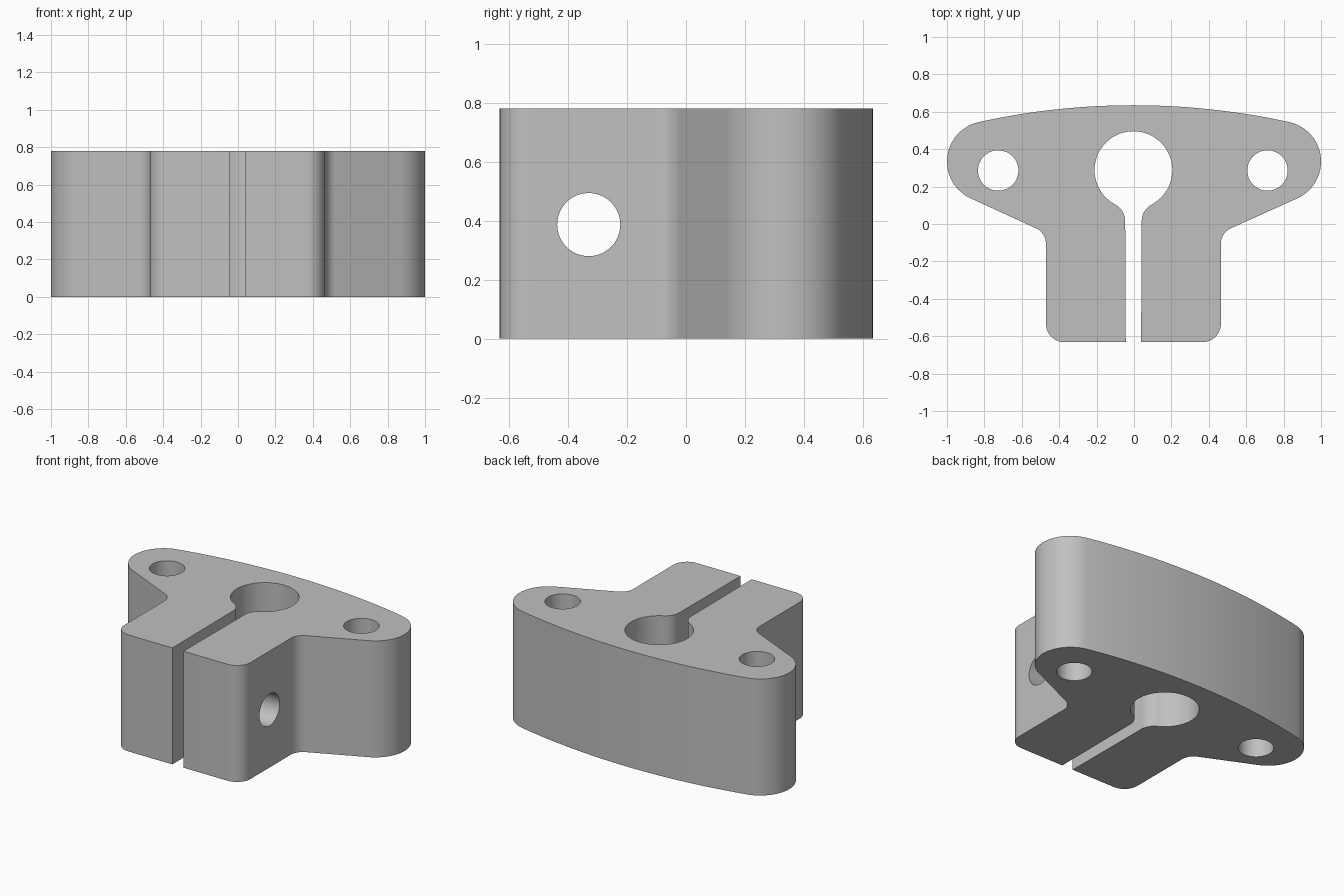
import bpy
import bmesh
from math import radians, sin, cos, asin, atan2, sqrt, pi
from mathutils import Matrix

cube = bpy.data.objects.get("Cube")
if cube:
    bpy.data.objects.remove(cube, do_unlink=True)

HEIGHT = 0.78
SHIFT = -0.003                    # the bore and slot sit slightly off the middle
BORE_Y, BORE_R = 0.288, 0.208

grey = bpy.data.materials.new("satin grey")
grey.use_nodes = True
colour = (0.53, 0.53, 0.53, 1)
grey.diffuse_color = colour
grey.node_tree.nodes["Principled BSDF"].inputs["Base Color"].default_value = colour


def arc(cx, cy, r, start, end, steps):
    """Points along an arc, angles in radians."""
    angles = [start + (end - start) * i / steps for i in range(steps + 1)]
    return [(cx + r * cos(a), cy + r * sin(a)) for a in angles]


def half_outline():
    """Right half, from the middle of the back round to the bore."""
    # Long shallow back arc
    back_r, lobe_r, lobe_x, lobe_y = 3.87, 0.216, 0.784, 0.334
    tilt = asin(0.83 / back_r)
    pts = arc(0, 0.635 - back_r, back_r, pi / 2, pi / 2 - tilt, 12)
    # Rounded ear, ending where the sloping underside begins
    slope = radians(24.4)
    pts += arc(lobe_x, lobe_y, lobe_r, pi / 2 - tilt, slope - pi / 2, 24)[1:]
    # Inside fillet between ear and clamp leg
    leg_x, r = 0.468, 0.09
    pts += arc(leg_x + r, -0.105, r, pi / 2 + slope, pi, 10)
    # Rounded outer corner of the leg
    r = 0.1
    pts += arc(leg_x - r, -0.632 + r, r, 0, -pi / 2, 10)
    # Slot wall and its flare into the bore
    pts.append((0.041, -0.632))
    r, slot = 0.1, 0.044
    cx = slot + r
    cy = BORE_Y - sqrt((BORE_R + r) ** 2 - cx ** 2)
    to_bore = atan2(BORE_Y - cy, -cx)
    pts += arc(cx, cy, r, pi, to_bore, 8)
    # Right half of the bore
    pts += arc(0, BORE_Y, BORE_R, to_bore - pi, pi / 2, 28)[1:]
    return pts


def clamp_body():
    right = half_outline()
    left = [(-x, y) for x, y in reversed(right[1:-1])]
    # The back and bore meet the middle line, so each half becomes one face
    bm = bmesh.new()
    for side in (right, [right[-1]] + left + [right[0]]):
        bm.faces.new([bm.verts.new((x + (SHIFT if abs(x) < 0.6 else 0), y, 0))
                      for x, y in side])
    bmesh.ops.remove_doubles(bm, verts=bm.verts[:], dist=1e-5)
    grown = bmesh.ops.extrude_face_region(bm, geom=bm.faces[:])
    top = [v for v in grown["geom"] if isinstance(v, bmesh.types.BMVert)]
    bmesh.ops.translate(bm, verts=top, vec=(0, 0, HEIGHT))
    bmesh.ops.recalc_face_normals(bm, faces=bm.faces[:])
    mesh = bpy.data.meshes.new("clamp_body")
    bm.to_mesh(mesh)
    bm.free()
    mesh.materials.append(grey)
    body = bpy.data.objects.new("clamp_body", mesh)
    bpy.context.collection.objects.link(body)
    return body


def drill(body, location, radius, depth, turn=0):
    """Cut a round hole through the body."""
    bm = bmesh.new()
    bmesh.ops.create_cone(bm, cap_ends=True, segments=48, radius1=radius,
                          radius2=radius, depth=depth,
                          matrix=Matrix.Translation(location) @ Matrix.Rotation(turn, 4, "Y"))
    mesh = bpy.data.meshes.new("hole_cutter")
    bm.to_mesh(mesh)
    bm.free()
    mesh.materials.append(grey)
    cutter = bpy.data.objects.new("hole_cutter", mesh)
    cutter.hide_render = True
    bpy.context.collection.objects.link(cutter)
    cut = body.modifiers.new("hole", "BOOLEAN")
    cut.operation, cut.solver, cut.object = "DIFFERENCE", "EXACT", cutter
    bpy.ops.object.modifier_apply(modifier=cut.name)
    bpy.data.objects.remove(cutter, do_unlink=True)


body = clamp_body()
bpy.ops.object.select_all(action="DESELECT")
body.select_set(True)
bpy.context.view_layer.objects.active = body

# Mounting holes through the ears
for side in (-1, 1):
    drill(body, (side * 0.72 - 0.006, 0.286, HEIGHT / 2), 0.108, 2)

# Clamping screw hole across both legs
drill(body, (0, -0.33, 0.387), 0.107, 1.4, pi / 2)

bpy.ops.object.shade_smooth_by_angle(angle=radians(30))
